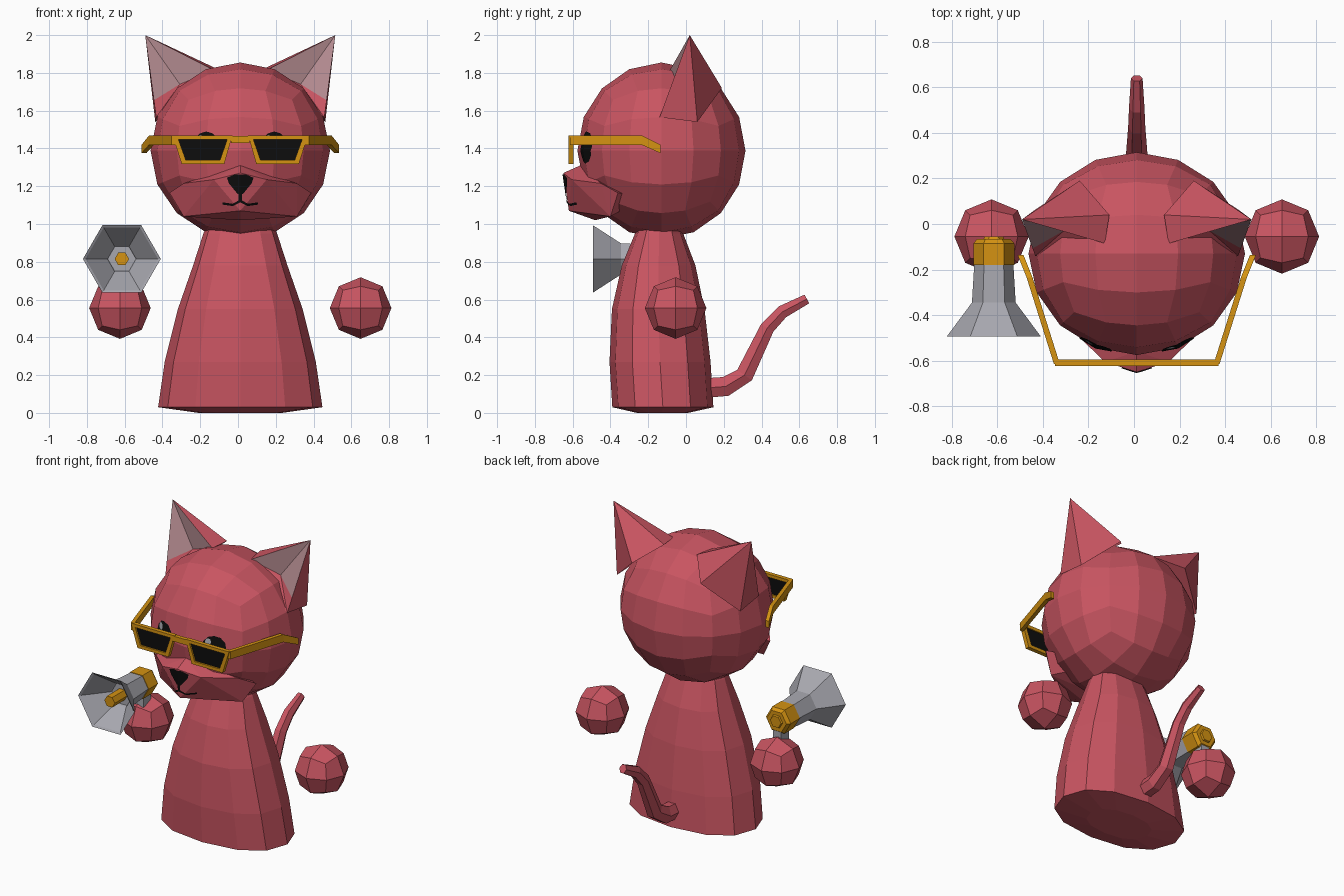
import bpy, bmesh, math
from mathutils import Vector

if "Cube" in bpy.data.objects:
    bpy.data.objects.remove(bpy.data.objects["Cube"])

CX = 0.012  # symmetry plane of the figure


def material(name, rgb):
    m = bpy.data.materials.new(name)
    m.diffuse_color = (*rgb, 1)
    m.use_nodes = True
    m.node_tree.nodes["Principled BSDF"].inputs["Base Color"].default_value = m.diffuse_color
    return m


RED = material("red fur", (0.578, 0.089, 0.119))
PALE = material("pale inner ear", (0.44, 0.25, 0.27))
GOLD = material("gold", (0.66, 0.29, 0.006))
GREY = material("grey metal", (0.39, 0.39, 0.43))
BLACK = material("black", (0.004, 0.004, 0.004))


def finish(name, bm, *mats, fix=True):
    if fix:
        bmesh.ops.recalc_face_normals(bm, faces=bm.faces)
    me = bpy.data.meshes.new(name)
    bm.to_mesh(me)
    bm.free()
    ob = bpy.data.objects.new(name, me)
    bpy.context.collection.objects.link(ob)
    ob.location.x = CX
    for m in mats:
        me.materials.append(m)
    return ob


def loft(name, rings, *mats, closed=False, gold_from=None):
    """Skin a list of equal-length rings; closed joins last ring to first."""
    bm = bmesh.new()
    vs = [[bm.verts.new(p) for p in r] for r in rings]
    n = len(vs[0])
    last = len(vs) if closed else len(vs) - 1
    for i in range(last):
        a, b = vs[i], vs[(i + 1) % len(vs)]
        for k in range(n):
            f = bm.faces.new((a[k], a[(k + 1) % n], b[(k + 1) % n], b[k]))
            if gold_from is not None and i >= gold_from:
                f.material_index = 1
    if not closed:
        bm.faces.new(vs[0][::-1])
        f = bm.faces.new(vs[-1])
        if gold_from is not None:
            f.material_index = 1
    return finish(name, bm, *mats)


def quad_sphere(name, centre, radii, cuts, mat):
    bm = bmesh.new()
    bmesh.ops.create_cube(bm, size=2)
    bmesh.ops.subdivide_edges(bm, edges=bm.edges[:], cuts=cuts, use_grid_fill=True)
    for v in bm.verts:
        d = Vector([math.tan(c * math.pi / 4) for c in v.co]).normalized()
        v.co = Vector(centre) + Vector([d[i] * radii[i] for i in range(3)])
    return finish(name, bm, mat)


def decal(name, source, outline, mat, lift=0.005):
    """Thin patch of the front of a surface inside a convex x-z outline."""
    bm = bmesh.new()
    bm.from_mesh(source.data)
    back = [f for f in bm.faces if f.normal.y > -0.05]
    bmesh.ops.delete(bm, geom=back, context='FACES')
    cx = sum(p[0] for p in outline) / len(outline)
    cz = sum(p[1] for p in outline) / len(outline)
    for (x0, z0), (x1, z1) in zip(outline, outline[1:] + outline[:1]):
        n = Vector((z1 - z0, 0, x0 - x1))
        if n.dot(Vector((cx - x0, 0, cz - z0))) > 0:
            n = -n
        bmesh.ops.bisect_plane(bm, geom=bm.verts[:] + bm.edges[:] + bm.faces[:],
                               plane_co=(x0, 0, z0), plane_no=n, clear_outer=True)
    for f in bm.faces:
        f.material_index = 0
    for v in bm.verts:
        v.co.y -= lift
    ob = finish(name, bm, fix=False)
    ob.data.materials.clear()
    ob.data.materials.append(mat)


def ellipse(cx, cz, rx, rz, n=12):
    return [(cx + rx * math.cos(k * math.tau / n), cz + rz * math.sin(k * math.tau / n))
            for k in range(n)]


# Body: rounded tapering rings (z, half width, front y, back y)
def body_ring(z, hw, y0, y1, n=12):
    pts = []
    for k in range(n):
        c, s = math.cos(k * math.tau / n), math.sin(k * math.tau / n)
        c, s = [math.copysign(abs(t) ** 0.87, t) if abs(t) > 1e-6 else 0 for t in (c, s)]
        pts.append((hw * c, (y0 + y1) / 2 + (y1 - y0) / 2 * s, z))
    return pts


loft("body", [body_ring(*r) for r in (
    (0.0, 0.22, -0.26, 0.01), (0.03, 0.435, -0.39, 0.145), (0.27, 0.4, -0.405, 0.13),
    (0.55, 0.33, -0.392, 0.098), (0.78, 0.25, -0.34, 0.05), (0.95, 0.195, -0.27, -0.015),
    (1.03, 0.16, -0.24, -0.04))], RED)

# Head and muzzle
head = quad_sphere("head", (0, -0.13, 1.388), (0.475, 0.445, 0.467), 3, RED)
bm = bmesh.new()
for p in ((0, -0.56, 1.31), (0, -0.65, 1.27), (0, -0.62, 1.07), (0, -0.48, 1.02), (0, -0.2, 1.15)):
    bm.verts.new(p)
for s in (-1, 1):
    for p in ((0.14, -0.605, 1.235), (0.3, -0.45, 1.215), (0.375, -0.36, 1.165), (0.3, -0.4, 1.04)):
        bm.verts.new((s * p[0], p[1], p[2]))
bmesh.ops.convex_hull(bm, input=bm.verts[:])
muzzle = finish("muzzle", bm, RED)

# Nose and mouth
decal("nose", muzzle, [(-0.07, 1.245), (-0.03, 1.262), (0.03, 1.262), (0.07, 1.245),
                       (0.06, 1.215), (0.015, 1.16), (-0.015, 1.16), (-0.06, 1.215)], BLACK)
decal("nose_line", muzzle, [(-0.01, 1.165), (0.01, 1.165), (0.008, 1.115), (-0.008, 1.115)], BLACK)
for s in (-1, 1):
    decal("mouth_inner", muzzle, [(0, 1.13), (s * 0.04, 1.107), (s * 0.04, 1.095), (0, 1.115)], BLACK)
    decal("mouth_outer", muzzle, [(s * 0.04, 1.107), (s * 0.095, 1.115),
                                  (s * 0.095, 1.103), (s * 0.04, 1.095)], BLACK)

# Eyes with highlights
for s in (-1, 1):
    decal("eye", head, ellipse(s * 0.18, 1.405, 0.072, 0.085), BLACK)
    decal("eye_highlight", head, ellipse(s * 0.18 - 0.03, 1.45, 0.02, 0.022, 8), GREY, 0.008)

# Ears: hollowed front, ridged back
for s in (-1, 1):
    tip, fo, fi = (0.503, 0.02, 2.0), (0.445, -0.14, 1.565), (0.14, -0.085, 1.815)
    bi, b, bo = (0.12, 0.04, 1.82), (0.25, 0.19, 1.72), (0.45, 0.06, 1.54)
    c, m = (0.32, -0.03, 1.74), (0.457, -0.107, 1.655)
    bm = bmesh.new()
    tip, fo, fi, bi, b, bo, c, m = [bm.verts.new((s * p[0], p[1], p[2]))
                                    for p in (tip, fo, fi, bi, b, bo, c, m)]
    for f in ((tip, m, c), (tip, c, fi), (m, fo, c), (c, fo, fi), (tip, fi, bi), (tip, bi, b),
              (tip, b, bo), (tip, bo, fo, m), (fo, bo, b, bi, fi)):
        bm.faces.new(f).material_index = 0
    bm.faces.ensure_lookup_table()
    bm.faces[0].material_index = bm.faces[1].material_index = 1
    finish("ear", bm, RED, PALE)

# Hands
for s in (-1, 1):
    quad_sphere("hand", (s * 0.637, -0.055, 0.555), (0.163,) * 3, 1, RED)

# Tail: swept hexagon (y, z, radius)
path = [(0.08, 0.13, 0.06), (0.21, 0.14, 0.06), (0.31, 0.2, 0.055),
        (0.43, 0.45, 0.044), (0.51, 0.535, 0.04), (0.64, 0.603, 0.03)]
rings = []
for i, (y, z, r) in enumerate(path):
    a, b = path[max(i - 1, 0)], path[min(i + 1, len(path) - 1)]
    d = Vector((0, b[0] - a[0], b[1] - a[1])).normalized()
    up = Vector((0, -d.z, d.y))
    rings.append([Vector((0, y, z)) + r * (math.cos(t) * Vector((0.85, 0, 0)) + math.sin(t) * up)
                  for t in [k * math.tau / 6 for k in range(6)]])
loft("tail", rings, RED)

# Sunglasses: rims, lenses, bridge and bent arms
Y0, Y1 = -0.622, -0.595


def outline(pts, y, s):
    return [(s * x, y, z) for x, z in pts]


for s in (-1, 1):
    outer = [(0.042, 1.468), (0.358, 1.468), (0.31, 1.317), (0.085, 1.317)]
    inner = [(0.07, 1.447), (0.327, 1.447), (0.288, 1.338), (0.107, 1.338)]
    loft("rim", [outline(outer, Y0, s), outline(outer, Y1, s),
                 outline(inner, Y1, s), outline(inner, Y0, s)], GOLD, closed=True)
    loft("lens", [outline(inner, -0.611, s), outline(inner, -0.603, s)], BLACK)
    loft("glasses_arm", [[(s * (x + dx), y, z + dz) for dx, dz in
                          ((-0.013, -h), (0.013, -h), (0.013, h), (-0.013, h))]
                         for x, y, z, h in ((0.35, -0.615, 1.444, 0.025), (0.47, -0.235, 1.444, 0.025),
                                            (0.51, -0.135, 1.397, 0.022))], GOLD)
bridge = [(-0.05, 1.43), (0.05, 1.43), (0.05, 1.465), (-0.05, 1.465)]
loft("bridge", [outline(bridge, Y0, 1), outline(bridge, Y1, 1)], GOLD)


# Megaphone: six-sided turned profile along y
def hexagon(y, r, x=-0.627, z=0.815):
    return [(x + r * math.cos(k * math.pi / 3), y, z + r * math.sin(k * math.pi / 3))
            for k in range(6)]


loft("megaphone", [hexagon(*p) for p in (
    (-0.33, 0.075), (-0.345, 0.08), (-0.485, 0.192), (-0.493, 0.206), (-0.345, 0.096),
    (-0.18, 0.086), (-0.18, 0.09), (-0.085, 0.09), (-0.065, 0.072), (-0.065, 0.045),
    (-0.055, 0.04))], GREY, GOLD, gold_from=5)
loft("sound_rod", [hexagon(-0.32, 0.038), hexagon(-0.46, 0.038)], GOLD)
loft("megaphone_grip", [[(-0.627 + dx, -0.11 + dy, z) for dx, dy in
                         ((-0.03, -0.04), (0.03, -0.04), (0.03, 0.04), (-0.03, 0.04))]
                        for z in (0.62, 0.76)], GREY)
